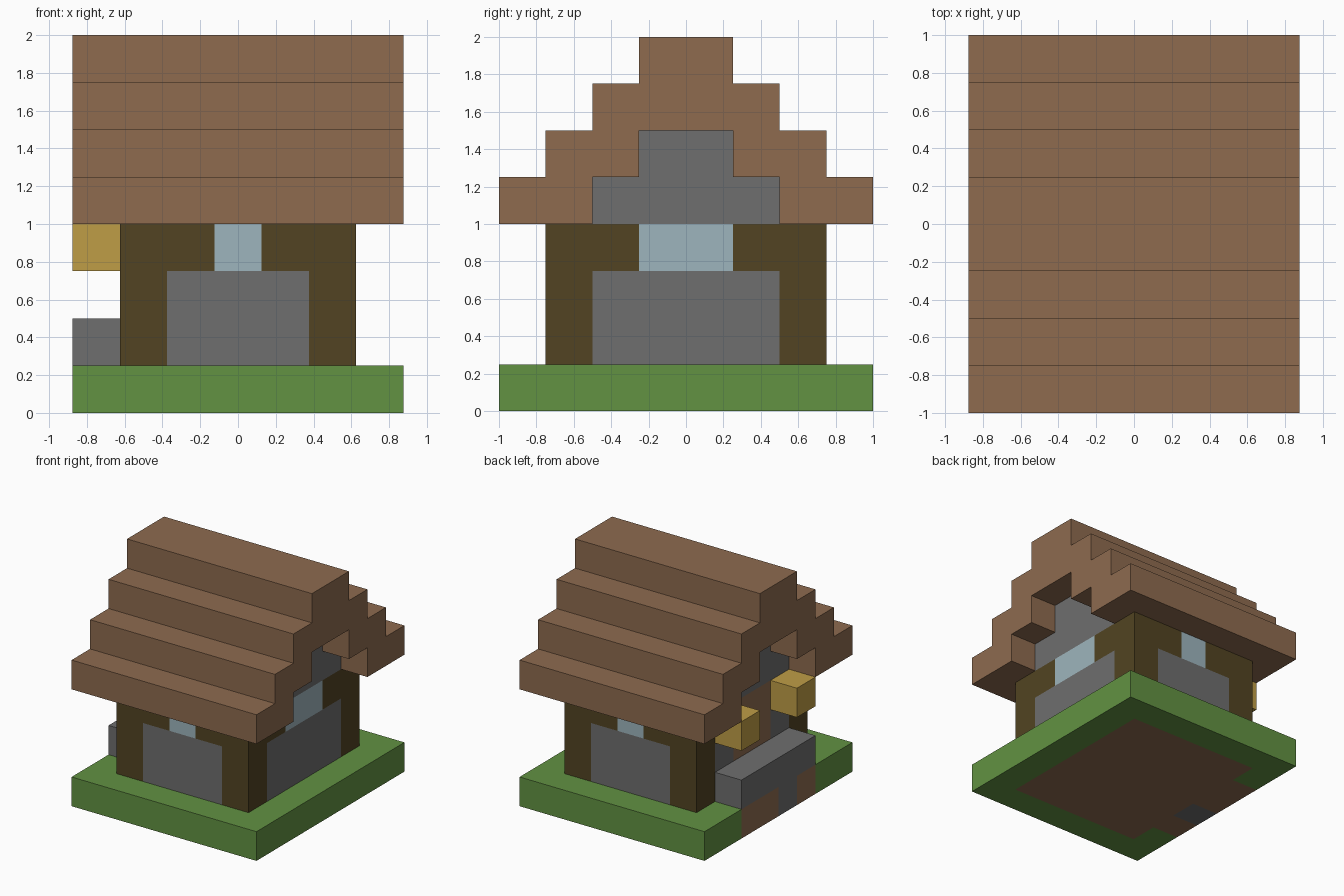
import bpy
import bmesh

U = 0.25  # block size; all bounds below are in blocks

cube = bpy.data.objects.get("Cube")
if cube:
    bpy.data.objects.remove(cube, do_unlink=True)


def material(name, r, g, b):
    """Flat material from 0-255 display values, converted to linear."""
    lin = [((c / 255 + 0.055) / 1.055) ** 2.4 for c in (r, g, b)] + [1.0]
    m = bpy.data.materials.new(name)
    m.use_nodes = True
    m.diffuse_color = lin
    m.node_tree.nodes["Principled BSDF"].inputs["Base Color"].default_value = lin
    return m


PLANK = material("plank brown", 142, 107, 79)
LOG = material("dark log", 82, 68, 34)
STONE = material("stone grey", 110, 110, 110)
GRASS = material("grass green", 98, 146, 66)
GLASS = material("pale glass", 158, 181, 189)
LAMP = material("lantern yellow", 191, 157, 70)


def finish(name, bm, mat):
    bmesh.ops.recalc_face_normals(bm, faces=bm.faces)
    mesh = bpy.data.meshes.new(name)
    bm.to_mesh(mesh)
    bm.free()
    mesh.materials.append(mat)
    obj = bpy.data.objects.new(name, mesh)
    bpy.context.collection.objects.link(obj)
    return obj


def box(name, mat, x, y, z):
    """Box from (min, max) pairs."""
    bm = bmesh.new()
    bmesh.ops.create_cube(bm, size=1)
    for v in bm.verts:
        v.co = [U * (lo + (hi - lo) * (c + 0.5))
                for c, (lo, hi) in zip(v.co, (x, y, z))]
    return finish(name, bm, mat)


def flip(pair, s):
    return tuple(sorted(s * p for p in pair))


def extrude_x(name, mat, half_profile, x):
    """Mirror a (y, z) half profile across y = 0 and extrude it along x."""
    outline = half_profile + [(-y, z) for y, z in reversed(half_profile)]
    bm = bmesh.new()
    face = bm.faces.new([bm.verts.new((U * x[0], U * y, U * z)) for y, z in outline])
    ext = bmesh.ops.extrude_face_region(bm, geom=[face])["geom"]
    bmesh.ops.translate(bm, vec=(U * (x[1] - x[0]), 0, 0),
                        verts=[g for g in ext if isinstance(g, bmesh.types.BMVert)])
    return finish(name, bm, mat)


SIDES = (("left", 1), ("right", -1))
ENDS = (("front", -1), ("back", 1))
WALL, BEAM = (1, 3), (3, 4)

# Ground: lawn border around the plank floor, porch strip with a stone step
box("floor", PLANK, (-2.5, 2.5), (-3, 3), (0, 1))
box("lawn_left", GRASS, (2.5, 3.5), (-3, 3), (0, 1))
for end, s in ENDS:
    box(f"lawn_{end}", GRASS, (-3.5, 3.5), flip((3, 4), s), (0, 1))
    box(f"lawn_right_{end}", GRASS, (-3.5, -2.5), flip((2, 3), s), (0, 1))
box("porch_floor_back", PLANK, (-3.5, -2.5), (0, 2), (0, 1))
box("porch_step", STONE, (-3.5, -2.5), (-1, 0), (0, 1))
box("porch_floor_front", PLANK, (-3.5, -2.5), (-2, -1), (0, 1))

# Porch wall and hanging lanterns
box("porch_wall", STONE, (-3.5, -2.5), (-2, 2), (1, 2))
for end, s in ENDS:
    box(f"lantern_{end}", LAMP, (-3.5, -2.5), flip((1, 2), s), BEAM)

# Corner posts and the beams beside each window
for side, sx in SIDES:
    for end, sy in ENDS:
        box(f"post_{end}_{side}", LOG, flip((1.5, 2.5), sx), flip((2, 3), sy), (1, 4))
        box(f"{end}_beam_{side}", LOG, flip((0.5, 1.5), sx), flip((2, 3), sy), BEAM)
        box(f"{side}_beam_{end}", LOG, flip((1.5, 2.5), sx), flip((1, 2), sy), BEAM)

# Front and back walls
for end, s in ENDS:
    box(f"{end}_wall", STONE, (-1.5, 1.5), flip((2, 3), s), WALL)
    box(f"{end}_window", GLASS, (-0.5, 0.5), flip((2, 3), s), BEAM)

# Side walls: window on the left, plank door on the right
box("left_wall", STONE, (1.5, 2.5), (-2, 2), WALL)
box("left_window", GLASS, (1.5, 2.5), (-1, 1), BEAM)
box("door", PLANK, (-2.5, -1.5), (-1, 1), (1, 4))
for end, s in ENDS:
    box(f"right_wall_{end}", STONE, (-2.5, -1.5), flip((1, 2), s), WALL)

# Stepped gables under the roof
for side, s in SIDES:
    extrude_x(f"gable_{side}", STONE, [(2, 4), (2, 5), (1, 5), (1, 6)],
              flip((1.5, 2.5), s))

# Stepped roof, hollow underneath
steps = [(4, 4), (4, 5), (3, 5), (3, 6), (2, 6), (2, 7), (1, 7), (1, 8)]
under = [(1, 6), (1, 5), (2, 5), (2, 4)]
extrude_x("roof", PLANK, under + steps, (-3.5, 3.5))
